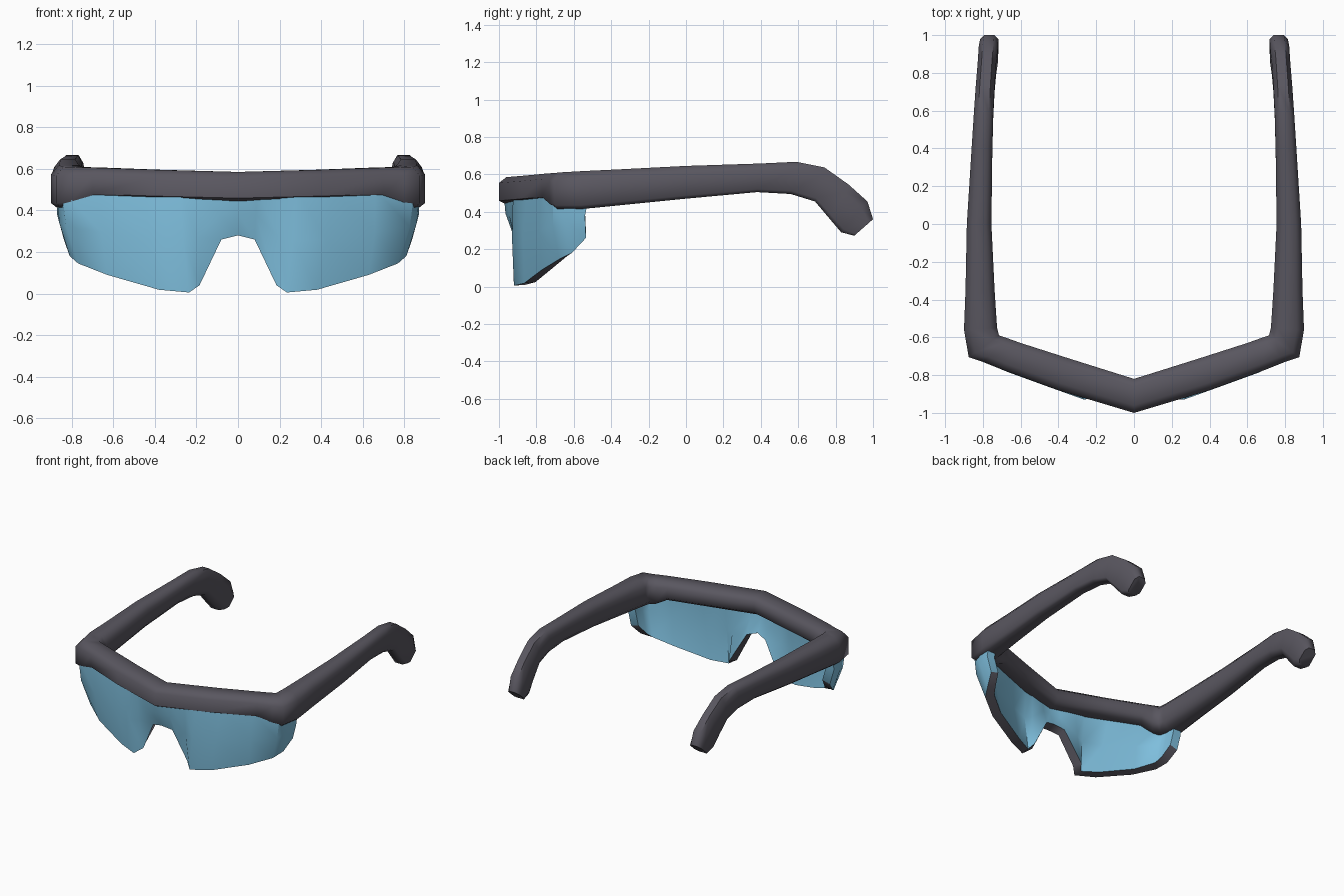
import bpy, bmesh, math

if "Cube" in bpy.data.objects:
    bpy.data.objects.remove(bpy.data.objects["Cube"])


def material(name, rgb):
    m = bpy.data.materials.new(name)
    m.diffuse_color = (*rgb, 1)
    m.use_nodes = True
    m.node_tree.nodes["Principled BSDF"].inputs["Base Color"].default_value = m.diffuse_color
    return m


DARK = material("dark_grey_plastic", (0.1, 0.094, 0.116))
BLUE = material("light_blue_lens", (0.215, 0.53, 0.74))


def loft(name, rings, closed, mats):
    """Skin a row of rings; closed rings also get end caps."""
    bm = bmesh.new()
    rows = [[bm.verts.new(p) for p in r] for r in rings]
    n = len(rows[0])
    for a, b in zip(rows, rows[1:]):
        for i in range(n if closed else n - 1):
            j = (i + 1) % n
            bm.faces.new((a[i], b[i], b[j], a[j]))
    if closed:
        bm.faces.new(rows[0])
        bm.faces.new(rows[-1][::-1])
        bmesh.ops.recalc_face_normals(bm, faces=bm.faces)
    me = bpy.data.meshes.new(name)
    bm.to_mesh(me)
    bm.free()
    for m in mats:
        me.materials.append(m)
    ob = bpy.data.objects.new(name, me)
    bpy.context.collection.objects.link(ob)
    return ob


def smooth(ob, deg):
    bpy.ops.object.select_all(action='DESELECT')
    ob.select_set(True)
    bpy.context.view_layer.objects.active = ob
    bpy.ops.object.shade_smooth_by_angle(angle=math.radians(deg))


def mirrored(rings):
    """Right half (starting on x = 0) extended to the left side."""
    left = [[(-x, y, z) for x, y, z in r] for r in rings[:0:-1]]
    return left + rings


# Frame: outer x, y, inner x, y, bottom z, top z, y lean of the top edge
STATIONS = [
    (0.00, -1.00, 0.00, -0.82, 0.445, 0.585, 0),
    (0.40, -0.88, 0.35, -0.71, 0.455, 0.595, 0),
    (0.70, -0.77, 0.60, -0.63, 0.465, 0.605, 0),
    (0.80, -0.73, 0.67, -0.605, 0.425, 0.607, 0),
    (0.875, -0.705, 0.715, -0.59, 0.415, 0.61, 0),
    (0.90, -0.56, 0.725, -0.55, 0.415, 0.617, 0),
    (0.892, -0.35, 0.738, -0.35, 0.435, 0.627, 0),
    (0.885, 0.00, 0.755, 0.00, 0.47, 0.645, 0),
    (0.86, 0.38, 0.75, 0.38, 0.505, 0.658, 0.02),
    (0.848, 0.56, 0.745, 0.56, 0.495, 0.667, 0.03),
    (0.838, 0.69, 0.738, 0.69, 0.455, 0.637, 0.05),
    (0.828, 0.77, 0.73, 0.77, 0.36, 0.545, 0.10),
    (0.822, 0.83, 0.72, 0.83, 0.29, 0.455, 0.14),
    (0.815, 0.90, 0.718, 0.90, 0.272, 0.36, 0.10),
]
SECTION = [(.22, 0), (.85, 0), (1, .1), (1, .78), (.78, 1), (.22, 1), (0, .78), (0, .2)]

frame = loft("frame_and_temples", mirrored([
    [(xi + (xo - xi) * u, yi + (yo - yi) * u + lean * v, lo + (hi - lo) * v)
     for u, v in SECTION]
    for xo, yo, xi, yi, lo, hi, lean in STATIONS]), True, [DARK])
smooth(frame, 60)

# Wraparound lens: top x, y and bottom x, y, z of each column
COLUMNS = [
    (0.00, -0.975, 0.00, -0.925, 0.28),
    (0.09, -0.955, 0.08, -0.905, 0.26),
    (0.20, -0.925, 0.185, -0.875, 0.04),
    (0.28, -0.91, 0.235, -0.92, 0.005),
    (0.45, -0.85, 0.38, -0.865, 0.018),
    (0.66, -0.775, 0.63, -0.77, 0.09),
    (0.85, -0.71, 0.77, -0.68, 0.145),
    (0.875, -0.61, 0.81, -0.61, 0.18),
    (0.868, -0.515, 0.838, -0.535, 0.26),
]
TOP = 0.5


def column(tx, ty, bx, by, bz):
    """Three points from the brow down, bulging slightly outward."""
    k = 0.02 * tx
    mid = ((tx + bx) / 2 + k, (ty + by) / 2 - 0.015, (TOP + bz) / 2)
    return [(tx, ty, TOP), mid, (bx, by, bz)]


lens = loft("lens", mirrored([column(*c) for c in COLUMNS]), False, [BLUE, DARK])
# orient the sheet so the thickness grows toward the wearer
if sum(p.normal.y for p in lens.data.polygons) > 0:
    lens.data.flip_normals()
shell = lens.modifiers.new("thickness", 'SOLIDIFY')
shell.thickness = 0.065
shell.offset = -1
shell.material_offset_rim = 1      # dark cut edge round the lens
bpy.context.view_layer.objects.active = lens
bpy.ops.object.modifier_apply(modifier="thickness")
for v in lens.data.vertices:
    v.co.z = max(v.co.z, 0.0)
# only the downward part of the cut edge is dark
for p in lens.data.polygons:
    if p.material_index == 1 and p.normal.z > -0.3:
        p.material_index = 0
smooth(lens, 50)
